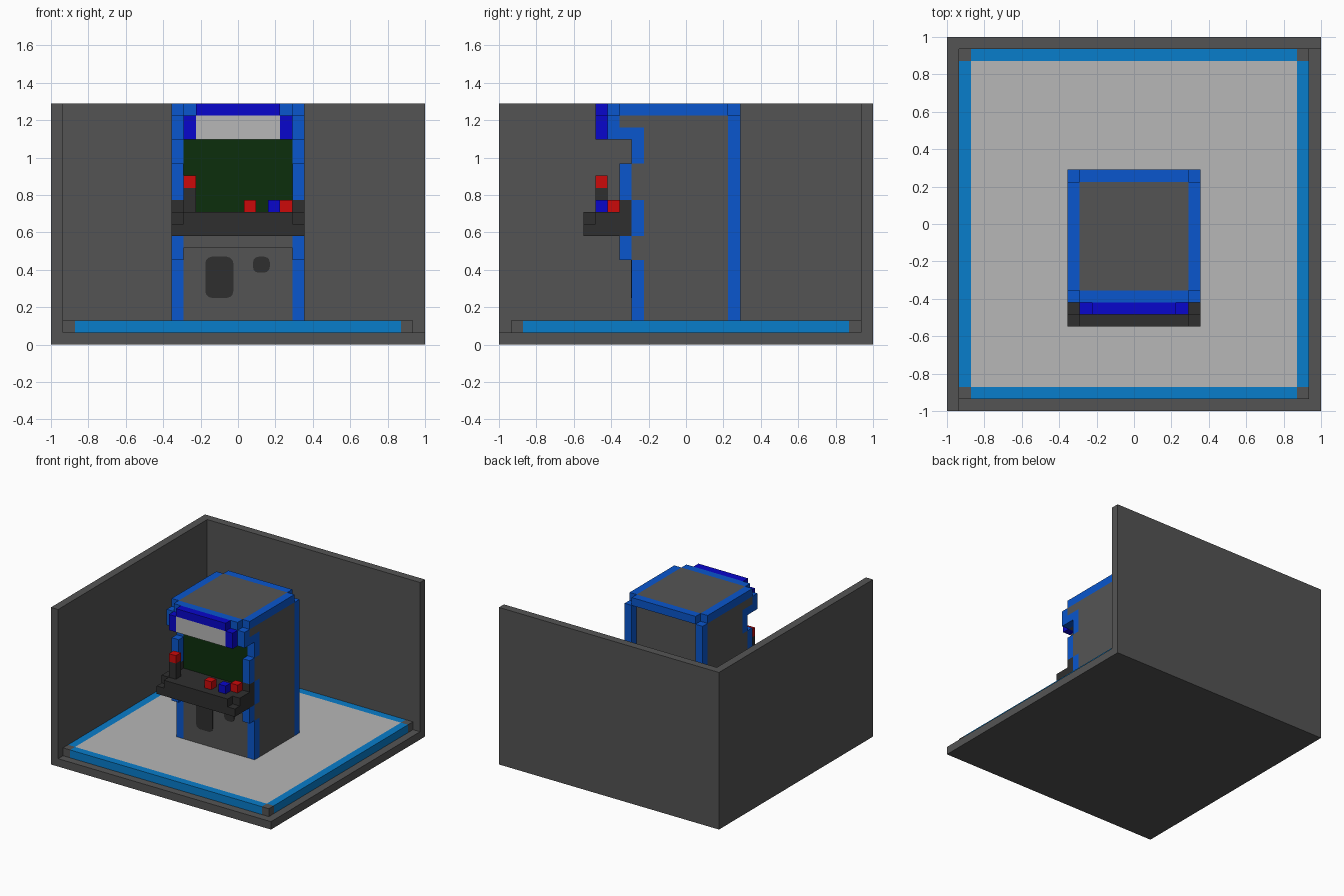
import bpy, bmesh, math

cube = bpy.data.objects.get("Cube")
if cube:
    bpy.data.objects.remove(cube, do_unlink=True)

N = 31              # grid cells along the longest side
U = 2.0 / N         # size of one cell


def material(name, r, g, b):
    lin = [((c / 255 + 0.055) / 1.055) ** 2.4 if c > 10 else c / 255 / 12.92 for c in (r, g, b)]
    m = bpy.data.materials.new(name)
    m.use_nodes = True
    m.diffuse_color = (*lin, 1)
    m.node_tree.nodes["Principled BSDF"].inputs["Base Color"].default_value = (*lin, 1)
    return m


GREY = material("mid grey", 84, 84, 84)
LIGHT = material("light grey", 183, 183, 183)
DARK = material("charcoal", 47, 47, 47)
SKY = material("sky blue", 8, 125, 203)
BLUE = material("bright blue", 9, 86, 205)
NAVY = material("deep blue", 8, 6, 204)
RED = material("red", 204, 10, 10)
GREEN = material("dark green", 12, 47, 12)


def finish(name, bm, mat):
    bmesh.ops.recalc_face_normals(bm, faces=bm.faces)
    me = bpy.data.meshes.new(name)
    bm.to_mesh(me)
    bm.free()
    me.materials.append(mat)
    ob = bpy.data.objects.new(name, me)
    bpy.context.collection.objects.link(ob)
    return ob


def blocks(name, mat, *boxes, mirror=False):
    """One object made of boxes (x0, x1, y0, y1, z0, z1) in grid cells."""
    boxes = list(boxes)
    if mirror:
        boxes += [(N - b[1], N - b[0], *b[2:]) for b in boxes]
    bm = bmesh.new()
    for x0, x1, y0, y1, z0, z1 in boxes:
        vs = bmesh.ops.create_cube(bm, size=1)["verts"]
        for v in vs:
            v.co.x = -1 + U * (x1 if v.co.x > 0 else x0)
            v.co.y = -1 + U * (y1 if v.co.y > 0 else y0)
            v.co.z = U * (z1 if v.co.z > 0 else z0)
    return finish(name, bm, mat)


def rounded_plate(name, mat, x0, x1, z0, z1, r, y, t=0.004):
    """Thin rounded rectangle standing on a front-facing surface."""
    bm = bmesh.new()
    vs = []
    for q, (cx, cz) in enumerate([(x1 - r, z1 - r), (x0 + r, z1 - r), (x0 + r, z0 + r), (x1 - r, z0 + r)]):
        for s in range(4):
            a = math.pi / 2 * (q + s / 3)
            vs.append(bm.verts.new((cx + r * math.cos(a), y, cz + r * math.sin(a))))
    face = bm.faces.new(vs)
    ext = bmesh.ops.extrude_face_region(bm, geom=[face])["geom"]
    for v in ext:
        if isinstance(v, bmesh.types.BMVert):
            v.co.y -= t
    return finish(name, bm, mat)


# Room: base slab and two walls
blocks("base_slab", GREY, (0, 31, 0, 31, 0, 1))
blocks("right_wall", GREY, (0, 1, 0, 31, 1, 20))
blocks("back_wall", GREY, (1, 31, 30, 31, 1, 20))

# Raised floor with coloured border and grey corners
blocks("floor_panel", LIGHT, (2, 29, 2, 29, 1, 2))
blocks("floor_border", SKY, (2, 29, 1, 2, 1, 2), (2, 29, 29, 30, 1, 2),
       (1, 2, 2, 29, 1, 2), (29, 30, 2, 29, 1, 2))
blocks("floor_corners", GREY, (1, 2, 1, 2, 1, 2), (1, 2, 29, 30, 1, 2), mirror=True)

# Cabinet body
blocks("cabinet_body", GREY, (10, 21, 12, 19, 2, 19))
blocks("cabinet_side_fill", GREY, (10, 11, 11, 12, 7, 9), (10, 11, 11, 12, 12, 15),
       (10, 11, 10, 12, 18, 19), mirror=True)
blocks("lower_front_panel", GREY, (11, 20, 11, 12, 2, 11), (11, 20, 10, 11, 8, 9))
blocks("hood_core", GREY, (11, 20, 9, 12, 17, 19))
blocks("roof_panel", GREY, (11, 20, 10, 19, 19, 20))
blocks("screen", GREEN, (11, 20, 11, 12, 11, 17))

# Blue trim: stepped front edges, back posts and roof frame
blocks("front_trim", BLUE,
       (10, 11, 11, 12, 2, 7), (10, 11, 10, 11, 7, 9), (10, 11, 11, 12, 9, 12),
       (10, 11, 10, 11, 12, 15), (10, 11, 11, 12, 15, 17),
       (10, 11, 9, 12, 17, 18), (10, 11, 9, 10, 18, 19), mirror=True)
blocks("back_posts", BLUE, (10, 11, 19, 20, 2, 19), mirror=True)
blocks("roof_frame", BLUE, (11, 20, 9, 10, 19, 20), (11, 20, 19, 20, 19, 20),
       (10, 11, 10, 19, 19, 20), (20, 21, 10, 19, 19, 20))

# Lit sign and its surround
blocks("sign_panel", LIGHT, (12, 19, 8, 9, 17, 19))
blocks("sign_surround", NAVY, (11, 12, 8, 9, 17, 19), (19, 20, 8, 9, 17, 19), (12, 19, 8, 9, 19, 20))

# Control console with notched corners
blocks("console", DARK, (10, 21, 7, 11, 9, 10), (10, 21, 8, 11, 10, 11), (11, 20, 7, 8, 10, 11))
blocks("console_ends", DARK, (10, 11, 10, 11, 11, 12), mirror=True)
blocks("joystick_shaft", DARK, (11, 12, 8, 9, 11, 13))
blocks("joystick_knob", RED, (11, 12, 8, 9, 13, 14))
blocks("red_buttons", RED, (16, 17, 8, 9, 11, 12), (19, 20, 9, 10, 11, 12))
blocks("blue_button", NAVY, (18, 19, 8, 9, 11, 12))

# Coin door and return slot
front_y = -1 + 11 * U
rounded_plate("coin_door", DARK, -0.175, -0.025, 0.25, 0.47, 0.035, front_y)
rounded_plate("coin_slot", DARK, 0.08, 0.17, 0.385, 0.47, 0.03, front_y)
